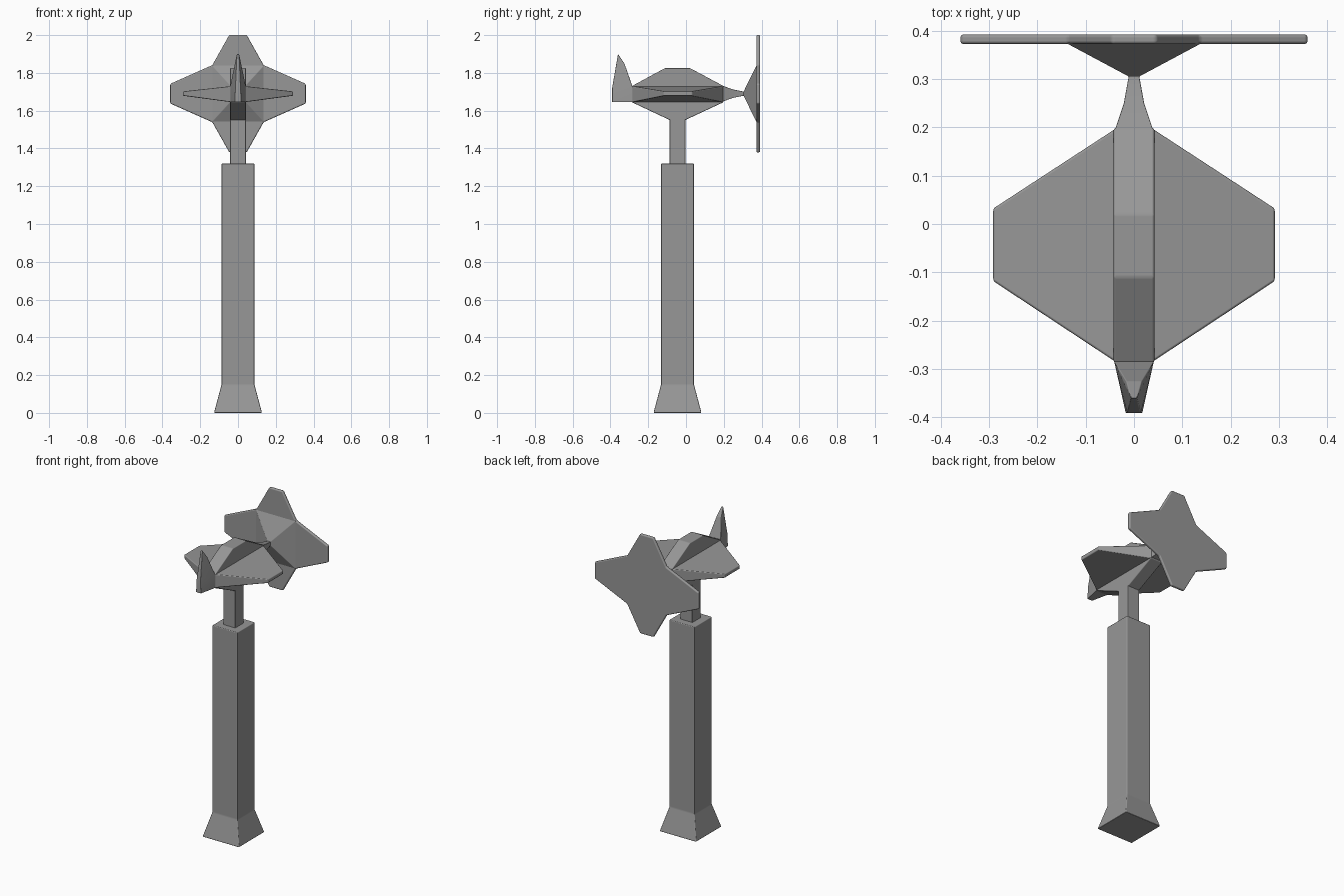
import bpy
import bmesh
import math

cube = bpy.data.objects.get("Cube")
if cube:
    bpy.data.objects.remove(cube, do_unlink=True)

POST_Y = -0.045
AXIS_Z = 1.69

# Dark grey paint shared by every part
GREY = (0.31, 0.31, 0.31, 1)
paint = bpy.data.materials.new("dark_grey")
paint.use_nodes = True
paint.diffuse_color = GREY
paint.node_tree.nodes["Principled BSDF"].inputs["Base Color"].default_value = GREY


def finish(name, bm, bevel):
    bmesh.ops.recalc_face_normals(bm, faces=bm.faces[:])
    for face in bm.faces:
        face.smooth = True
    mesh = bpy.data.meshes.new(name)
    bm.to_mesh(mesh)
    bm.free()
    mesh.materials.append(paint)
    ob = bpy.data.objects.new(name, mesh)
    bpy.context.collection.objects.link(ob)
    mod = ob.modifiers.new("soft_edges", "BEVEL")
    mod.width = bevel
    mod.segments = 3
    mod.limit_method = "ANGLE"
    mod.angle_limit = math.radians(10)
    mod.harden_normals = True


def hull(name, points, bevel=0.005):
    """Convex solid around a set of corner points."""
    bm = bmesh.new()
    for p in points:
        bm.verts.new(p)
    bmesh.ops.convex_hull(bm, input=bm.verts[:])
    bmesh.ops.dissolve_limit(bm, angle_limit=0.02, verts=bm.verts[:], edges=bm.edges[:])
    finish(name, bm, bevel)


def loft(name, rings, bevel=0.005):
    """Skin a list of equal-length closed rings and cap both ends."""
    bm = bmesh.new()
    loops = [[bm.verts.new(p) for p in ring] for ring in rings]
    for a, b in zip(loops, loops[1:]):
        for i in range(len(a)):
            j = (i + 1) % len(a)
            bm.faces.new((a[i], a[j], b[j], b[i]))
    bm.faces.new(loops[0])
    bm.faces.new(loops[-1])
    finish(name, bm, bevel)


CORNERS = ((-1, -1), (1, -1), (1, 1), (-1, 1))


def flat_square(half, z):
    return [(sx * half, POST_Y + sy * half, z) for sx, sy in CORNERS]


def upright_rect(half_x, half_z, y):
    return [(sx * half_x, y, AXIS_Z + sz * half_z) for sx, sz in CORNERS]


# Post with flared foot, and the thin neck above it
loft("post", [flat_square(0.127, 0), flat_square(0.087, 0.15), flat_square(0.087, 1.32)])
loft("neck", [flat_square(0.042, 1.30), flat_square(0.042, 1.58)], 0.003)

# Faceted central body
profile = [(-0.287, 1.645), (-0.085, 1.55), (-0.005, 1.55), (0.199, 1.645),
           (0.199, 1.73), (0.02, 1.826), (-0.11, 1.826), (-0.287, 1.73)]
loft("body", [[(x, y, z) for y, z in profile] for x in (-0.042, 0.042)])

# Tapered side wings
for side, label in ((1, "left"), (-1, "right")):
    root = [(side * 0.035, y, z) for y in (-0.287, 0.199) for z in (1.645, 1.73)]
    tip = [(side * 0.291, y, z) for y in (-0.118, 0.032) for z in (1.679, 1.702)]
    hull(label + "_wing", root + tip)

# Upright fin at the front, as side points with half widths
fin = [(-0.28, 1.645, 0.041), (-0.391, 1.645, 0.017), (-0.391, 1.72, 0.014),
       (-0.36, 1.9, 0.006), (-0.325, 1.847, 0.016), (-0.284, 1.73, 0.041)]
hull("front_fin", [(s * w, y, z) for y, z, w in fin for s in (-1, 1)], 0.002)

# Stem narrowing to the back, then flaring into the plate
loft("rear_stem", [upright_rect(0.041, 0.043, 0.19), upright_rect(0.021, 0.022, 0.25),
                   upright_rect(0.011, 0.011, 0.305), upright_rect(0.14, 0.152, 0.374)], 0.002)

# Four-armed back plate
quarter = [(0.359, 0.052), (0.136, 0.151), (0.046, 0.311)]
outline = quarter + [(-x, z) for x, z in reversed(quarter)]
outline += [(-x, -z) for x, z in outline]
loft("back_plate", [[(x, y, AXIS_Z + z) for x, z in outline] for y in (0.372, 0.392)], 0.007)
